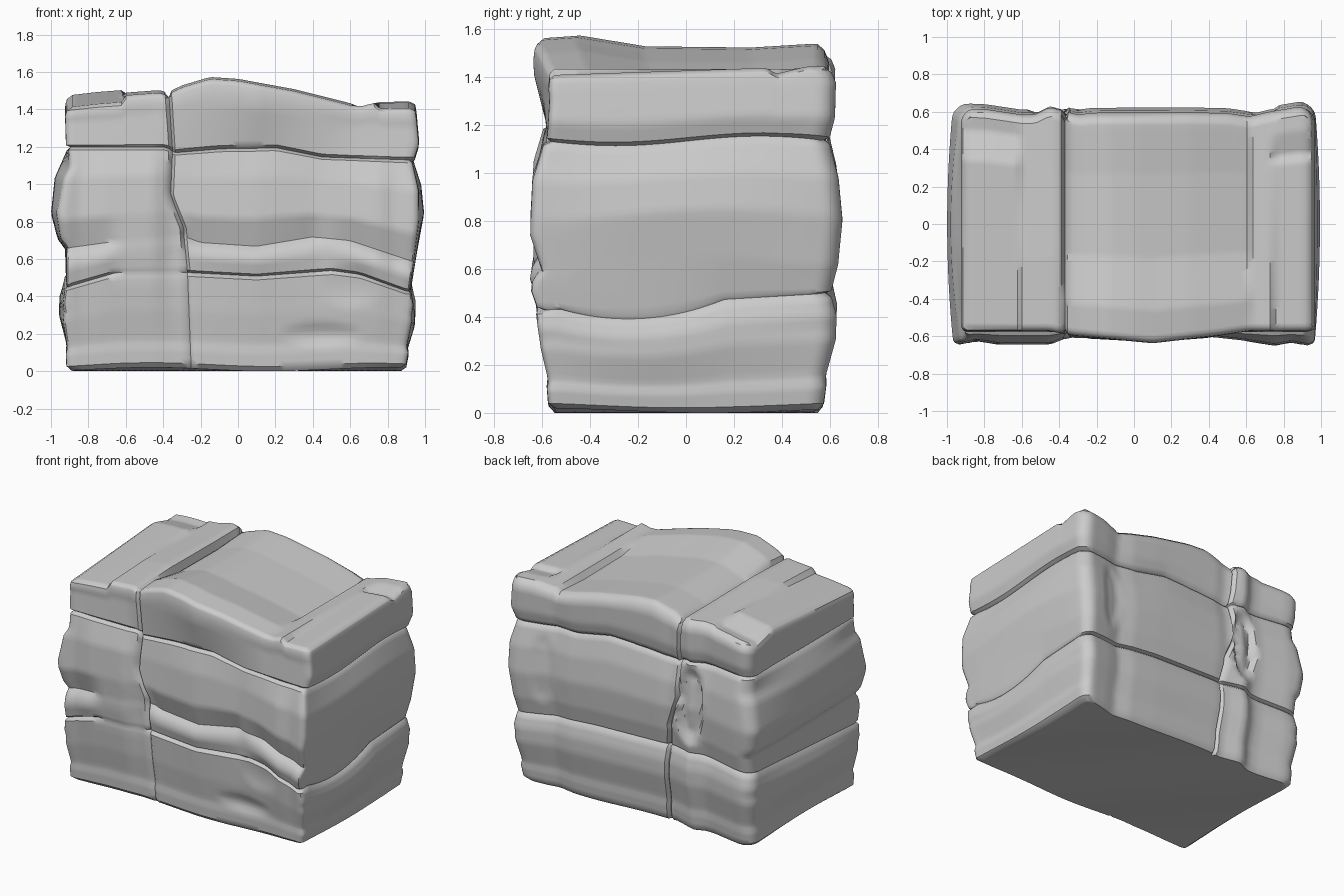
import bpy
import bmesh
import math

if "Cube" in bpy.data.objects:
    bpy.data.objects.remove(bpy.data.objects["Cube"], do_unlink=True)

SEGMENTS = 64
SEAM_INDEX = 21


def lerp(points, t):
    """Piecewise linear curve through (position, value) pairs."""
    if t <= points[0][0]:
        return points[0][1]
    for (a, va), (b, vb) in zip(points, points[1:]):
        if t <= b:
            return va + (vb - va) * (t - a) / (b - a)
    return points[-1][1]


def mix(a, b, t):
    return a + (b - a) * t


def bump(x, z, centre_x, centre_z, width, height):
    """Soft local hollow with a firm rim."""
    d = ((x - centre_x) / width) ** 2 + ((z - centre_z) / height) ** 2
    return max(0.0, 1.0 - d)


# Layer coordinate: 0 base, 1 lower seam, 2 ledge, 3 cap seam, 4 top
layer_of_row = [(0, 0), (19, .96), (20, 1), (21, 1.07), (28, 2),
                (49, 2.97), (50, 3), (51, 3.05), (64, 4)]

# Wall distances from the centre, by layer coordinate
right_wall = [(0, .87), (.05, .9), (.2, .912), (.27, .905), (.6, .945), (.8, .95),
              (.96, .93), (1, .912), (1.07, .92), (2, .96), (2.4, .995),
              (2.7, .98), (2.97, .935), (3, .92), (3.05, .945), (3.3, .968), (3.8, .955), (4, .945)]
left_wall = [(0, .89), (.05, .918), (.2, .92), (.27, .917), (.6, .957), (.8, .955),
             (.96, .93), (1, .915), (1.07, .92), (2, .925), (2.1, .965), (2.35, 1),
             (2.7, .98), (2.97, .915), (3, .895), (3.05, .92), (3.8, .925), (4, .91)]
front_wall = [(0, .55), (.05, .575), (.2, .58), (.27, .575), (.6, .605), (.96, .625), (1, .595),
              (1.07, .625), (1.5, .648), (1.8, .635), (2, .6), (2.28, .645),
              (2.7, .635), (2.97, .595), (3, .565), (3.05, .58), (3.8, .598), (4, .59)]
back_wall = [(0, .55), (.05, .57), (.2, .58), (.27, .577), (.6, .617), (.8, .62),
             (.96, .6), (1, .575), (1.07, .6), (2, .625), (2.35, .642), (2.7, .625),
             (2.97, .59), (3, .57), (3.05, .59), (3.3, .61), (3.8, .615), (4, .585)]

# Seam heights along the width
lower_front = [(-.92, .45), (-.65, .53), (-.28, .53), (.1, .51), (.5, .54), (.65, .52), (.9, .43)]
lower_back = [(-.9, .53), (-.4, .57), (.3, .55), (.9, .5)]
ledge_front = [(-.92, .66), (-.7, .69), (-.28, .72), (-.2, .69), (.1, .67), (.4, .72), (.6, .7), (.93, .59)]
cap_seam = [(-.9, 1.2), (-.38, 1.2), (-.34, 1.17), (-.1, 1.19), (.2, 1.2), (.45, 1.15), (.9, 1.135)]
top_height = [(-.92, 1.475), (-.75, 1.495), (-.42, 1.52), (-.36, 1.5), (-.3, 1.53), (-.15, 1.575),
              (0, 1.565), (.3, 1.51), (.6, 1.435), (.65, 1.415), (.72, 1.435), (.94, 1.44)]

# Shifts of the front and back faces along the width
ledge_strength = [(-.72, 1), (-.62, .15), (-.3, .15), (-.25, 1), (.4, 1), (.46, .5), (.62, 1)]
front_swell = [(-.93, 0), (-.84, -.02), (-.72, 0), (-.45, 0), (-.36, -.035), (-.26, -.035),
               (.1, -.015), (.42, -.04), (.6, -.02), (.75, .005), (.84, -.012), (.93, .005)]
cap_swell = [(-.45, -.025), (-.33, 0), (.1, .04), (.45, 0), (.62, -.025)]
back_swell = [(-.9, .003), (-.8, 0), (-.6, -.03), (-.53, -.03), (-.45, .01), (-.3, -.03), (-.22, -.02),
              (.3, -.018), (.5, -.022), (.62, -.04), (.72, -.015), (.88, .012)]
seam_path = [(0, -.25), (1, -.27), (2.1, -.29), (2.5, -.36), (3, -.35), (4, -.37)]

# Hollows: centre x, centre z, width, height, depth
front_hollows = [(.45, .2, .22, .06, .02), (.6, .46, .16, .12, .015)]
back_hollows = [(-.45, .9, .1, .28, .055), (.7, .85, .08, .25, .015)]


def top_at(x, y):
    """Height of the weathered top surface."""
    z = lerp(top_height, x)
    if x < -.61:
        # Thin slab that rises backwards and breaks off in a ramp
        z += lerp([(-.6, -.065), (.34, 0), (.51, -.045), (.6, -.03)], y)
    elif x < -.38:
        z += lerp([(-.6, -.03), (-.2, -.015), (.3, -.02)], y)
    elif x < .62:
        z += lerp([(-.64, -.015), (-.43, 0), (-.15, -.045), (.3, -.05), (.55, -.035)], y)
    elif x > .75:
        z += lerp([(-.6, -.03), (.33, 0), (.37, -.025), (.5, .005)], y)
    return z


def round_corner(x, y, left, right, front, back):
    """Wear down the upright corners, more at the back."""
    radius = .03 if y < 0 else .08
    side_x = 1 if x > 0 else -1
    side_y = 1 if y > 0 else -1
    edge_x = right if x > 0 else left
    edge_y = back if y > 0 else -front
    dx = radius - abs(edge_x - x)
    dy = radius - abs(edge_y - y)
    length = math.hypot(dx, dy)
    if dx > 0 and dy > 0 and length > radius:
        cut = 1 - radius / length
        x -= side_x * dx * cut
        y -= side_y * dy * cut
    return x, y


def shape(column, depth, row):
    """Place one point of the gridded block on the rock."""
    s = lerp(layer_of_row, row)
    v = depth / SEGMENTS
    across = (2 * v - 1) ** 2

    # Width, split by the vertical seam
    left = lerp([(.2, 0), (.7, .03), (1, 0), (2, .01), (2.8, .06), (3, 0)], s) * across - lerp(left_wall, s)
    right = lerp(right_wall, s) - lerp([(.2, 0), (.7, .02), (1, 0), (2.4, .03), (3, 0)], s) * across
    seam = lerp(seam_path, s)
    x = lerp([(0, left), (SEAM_INDEX - 1, seam - .02), (SEAM_INDEX, seam),
              (SEAM_INDEX + 1, seam + .015), (SEGMENTS, right)], column)
    rough_y = mix(-.6, .6, v)

    # Height between the sloping seams
    low = mix(lerp(lower_front, x), lerp(lower_back, x), v)
    low -= .06 * bump(x, rough_y, .95, -.18, .3, .35)
    ledge = mix(lerp(ledge_front, x), lerp(lower_back, x) + .12, v)
    ledge += .05 * bump(x, rough_y, .95, 0, .3, .45)
    base = .012 + .01 * math.sin(5 * x + 4 * rough_y)
    cap = lerp(cap_seam, x) + .02 * math.sin(5 * rough_y) * (x > 0)
    top = top_at(x, rough_y)
    z = lerp([(0, base), (1, low), (2, ledge), (3, cap), (4, top)], s)

    # Front and back faces
    front = lerp(front_wall, s)
    if .9 < s < 2.28:
        plain = lerp([(.9, .62), (2.28, .645)], s)
        front = mix(plain, front, lerp(ledge_strength, x))
    if s > 3:
        front += lerp(cap_swell, x) * min(1, (s - 3) * 1.6)
    else:
        front += lerp(front_swell, x) * lerp([(.2, .2), (1, .7), (1.5, 1), (2.7, 1), (3, .3)], s)
    back = lerp(back_wall, s) + lerp(back_swell, x)
    front -= sum(h[4] * bump(x, z, *h[:4]) for h in front_hollows)
    back -= sum(h[4] * min(1, 2 * bump(x, z, *h[:4])) for h in back_hollows)

    # Vertical seam groove, worn edge of the cap
    if column == SEAM_INDEX:
        front -= lerp([(1, .012), (2, .025)], s)
        back -= .025
        if row == SEGMENTS:
            z -= .035
    rim = min(column, depth, SEGMENTS - column, SEGMENTS - depth)
    if row == SEGMENTS and rim == 0:
        z -= .015
    x, y = round_corner(x, mix(-front, back, v), left, right, front, back)
    return x, y, z


# Layered rock block
bm = bmesh.new()
bmesh.ops.create_cube(bm, size=1)
bmesh.ops.subdivide_edges(bm, edges=bm.edges[:], cuts=SEGMENTS - 1, use_grid_fill=True)
for vert in bm.verts:
    vert.co = shape(*(round((c + .5) * SEGMENTS) for c in vert.co))
floor = min(vert.co.z for vert in bm.verts)
for vert in bm.verts:
    vert.co.z -= floor
bmesh.ops.recalc_face_normals(bm, faces=bm.faces[:])

mesh = bpy.data.meshes.new("layered_rock")
bm.to_mesh(mesh)
bm.free()
rock = bpy.data.objects.new("layered_rock", mesh)
bpy.context.collection.objects.link(rock)

# Stone colour
stone = bpy.data.materials.new("stone_grey")
stone.use_nodes = True
colour = (.6, .6, .6, 1)
stone.diffuse_color = colour
stone.node_tree.nodes["Principled BSDF"].inputs["Base Color"].default_value = colour
mesh.materials.append(stone)

bpy.ops.object.select_all(action='DESELECT')
rock.select_set(True)
bpy.context.view_layer.objects.active = rock
bpy.ops.object.shade_smooth_by_angle(angle=math.radians(40))
